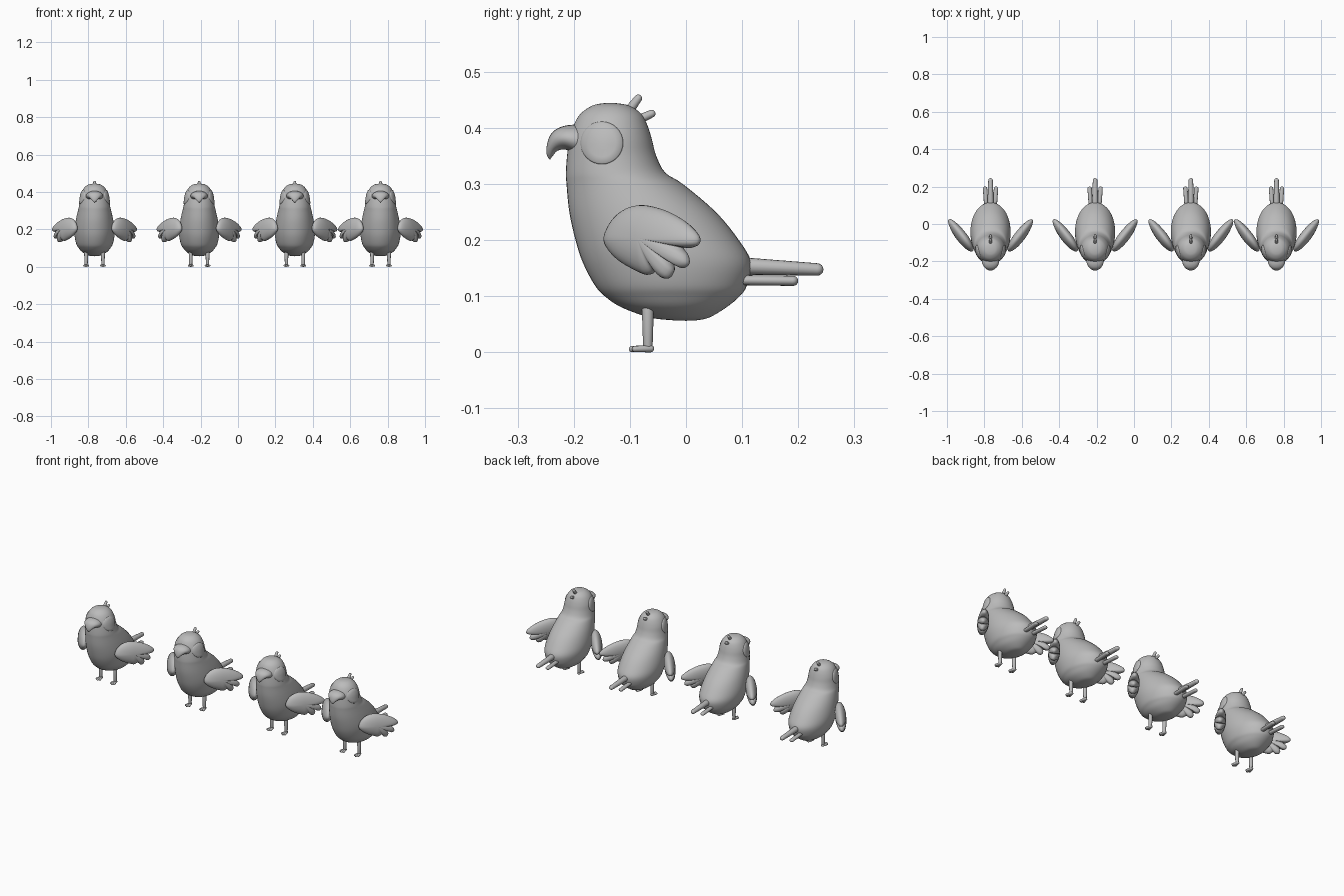
import bpy, bmesh, math
from mathutils import Vector

if "Cube" in bpy.data.objects:
    bpy.data.objects.remove(bpy.data.objects["Cube"])

BIRD_X = (-0.767, -0.208, 0.304, 0.762)
grey = bpy.data.materials.new("plain grey")
grey.diffuse_color = (0.5, 0.5, 0.5, 1)
grey.use_nodes = True
grey.node_tree.nodes["Principled BSDF"].inputs["Base Color"].default_value = grey.diffuse_color
parts = []


def spline(pts, n, closed=False):
    """Catmull-Rom resampling of tuples."""
    pts = [Vector(p) for p in pts]
    m, out = len(pts), []
    for i in range(m if closed else m - 1):
        ids = [i - 1, i, i + 1, i + 2]
        a, b, c, d = [pts[k % m] if closed else pts[min(max(k, 0), m - 1)] for k in ids]
        for j in range(n):
            t = j / n
            out.append(0.5 * (2 * b + (c - a) * t + (2 * a - 5 * b + 4 * c - d) * t * t
                              + (3 * b - a - 3 * c + d) * t ** 3))
    return out if closed else out + [pts[-1]]


def loft(name, rings, start=None, end=None):
    """Skin closed rings of points, with optional pole points at the ends."""
    bm = bmesh.new()
    vs = [[bm.verts.new(p) for p in r] for r in rings]
    n = len(vs[0])
    for a, b in zip(vs, vs[1:]):
        for i in range(n):
            bm.faces.new((a[i], a[(i + 1) % n], b[(i + 1) % n], b[i]))
    for ring, pole in ((vs[0], start), (vs[-1], end)):
        if pole is None:
            continue
        p = bm.verts.new(pole)
        for i in range(n):
            bm.faces.new((ring[i], ring[(i + 1) % n], p))
    bmesh.ops.recalc_face_normals(bm, faces=bm.faces)
    me = bpy.data.meshes.new(name)
    bm.to_mesh(me)
    bm.free()
    me.materials.append(grey)
    me.shade_smooth()
    parts.append((name, me))


def rod(name, a, b, ra, rb, flat=1.0):
    """Round-ended tapered rod from a to b; flat widens it sideways in x."""
    a, b = Vector(a), Vector(b)
    d = (b - a).normalized()
    side = Vector((1, 0, 0)) - d * d.x
    side.normalize()
    up = d.cross(side)
    L = (b - a).length
    stations = [(ra * (1 - math.cos(k * math.pi / 8)), ra * math.sin(k * math.pi / 8)) for k in (1, 2, 3, 4)]
    stations += [(L - rb * (1 - math.cos(k * math.pi / 8)), rb * math.sin(k * math.pi / 8)) for k in (4, 3, 2, 1)]
    rings = [[a + d * s + (side * math.cos(t) * flat + up * math.sin(t)) * r
              for t in [i * math.tau / 16 for i in range(16)]] for s, r in stations]
    loft(name, rings, a, b)


# Body and head: stacked ellipses (z, front y, back y, half width)
sections = [(0.057, -0.025, 0.02, 0.015), (0.062, -0.065, 0.042, 0.038), (0.08, -0.115, 0.072, 0.068),
            (0.10, -0.145, 0.096, 0.085), (0.12, -0.163, 0.109, 0.097), (0.16, -0.184, 0.116, 0.106),
            (0.20, -0.197, 0.094, 0.107), (0.25, -0.208, 0.053, 0.1), (0.30, -0.213, -0.006, 0.089),
            (0.32, -0.214, -0.037, 0.084), (0.35, -0.212, -0.053, 0.079), (0.38, -0.208, -0.061, 0.075),
            (0.405, -0.2, -0.069, 0.066), (0.425, -0.188, -0.08, 0.053), (0.439, -0.168, -0.1, 0.034),
            (0.4435, -0.15, -0.12, 0.015)]
stack = spline(sections, 4)
rings = []
for z, f, b, w in stack:
    rings.append([(w * math.cos(t), (f + b) / 2 + (b - f) / 2 * math.sin(t), z)
                  for t in [i * math.tau / 48 for i in range(48)]])
loft("body", rings, (0, 0, 0.056), (0, -0.135, 0.4445))


def body_x(y, z):
    """Half width of the body at a given y and z."""
    for p, q in zip(stack, stack[1:]):
        if p[0] <= z <= q[0]:
            _, f, b, w = p.lerp(q, (z - p[0]) / (q[0] - p[0]))
            return w * math.sqrt(max(0, 1 - ((y - (f + b) / 2) / ((b - f) / 2)) ** 2))
    return 0


# Beak: hooked loft (y, z, half width, half height, tilt)
beak = spline([(-0.185, 0.376, 0.046, 0.03, 0.1), (-0.208, 0.379, 0.045, 0.026, 0.35),
               (-0.226, 0.376, 0.036, 0.020, 0.7), (-0.238, 0.364, 0.022, 0.011, 1.15),
               (-0.2425, 0.352, 0.011, 0.006, 1.4), (-0.243, 0.345, 0.004, 0.002, 1.5)], 4)
loft("beak", [[(w * math.cos(t), y - h * math.sin(t) * math.sin(a), z + h * math.sin(t) * math.cos(a))
               for t in [i * math.tau / 24 for i in range(24)]] for y, z, w, h, a in beak],
     None, (0, -0.2425, 0.343))

# Wing outline (y, z), a pillow with finger feathers at its trailing edge
outline = [(-0.145, 0.205), (-0.13, 0.236), (-0.105, 0.256), (-0.075, 0.262), (-0.035, 0.252), (0.0, 0.232),
           (0.022, 0.209), (0.022, 0.193), (0.006, 0.186), (-0.006, 0.186), (0.003, 0.172), (0.004, 0.157),
           (-0.008, 0.15), (-0.024, 0.160), (-0.023, 0.145), (-0.031, 0.132), (-0.043, 0.133),
           (-0.053, 0.145), (-0.064, 0.139), (-0.078, 0.14), (-0.115, 0.16), (-0.138, 0.183)]
edge = spline(outline, 4, True)
C = Vector((-0.07, 0.2))


def wing_point(p, s, off, side):
    y, z = C + (p - C) * s
    n = Vector((1, -0.75, 0.15)).normalized()
    q = Vector((0.1 + 0.75 * (y + 0.14) - 0.15 * (z - 0.2), y, z)) + n * off
    return (side * q.x, q.y, q.z)


for side, label in ((-1, "right"), (1, "left")):
    angles = [math.radians(a) for a in range(-80, 81, 10)]
    T = 0.029
    loft(label + "_wing", [[wing_point(p, math.cos(a), T * math.sin(a), side) for p in edge] for a in angles],
         wing_point(C, 0, -T, side), wing_point(C, 0, T, side))

    # Eye disc following the head surface
    def eye_ring(r, lift):
        pts = []
        for i in range(32):
            y = -0.15 + r * math.cos(i * math.tau / 32)
            z = 0.373 + r * math.sin(i * math.tau / 32)
            pts.append((side * (body_x(y, z) + lift), y, z))
        return pts
    loft(label + "_eye", [eye_ring(0.038, -0.004), eye_ring(0.038, 0.001), eye_ring(0.036, 0.003),
                          eye_ring(0.025, 0.003), eye_ring(0.012, 0.003)],
         None, (side * (body_x(-0.15, 0.373) + 0.003), -0.15, 0.373))

    # Leg, three toes and side tail feather
    x = side * 0.045
    rod(label + "_leg", (x, -0.068, 0.002), (x, -0.068, 0.1), 0.0085, 0.011)
    for k, toe in ((-1, "inner"), (0, "middle"), (1, "outer")):
        rod(f"{label}_{toe}_toe", (x, -0.057, 0.0065), (x + k * 0.011, -0.102 + abs(k) * 0.006, 0.0055),
            0.0065, 0.0055, 1.1)
    rod(label + "_tail_feather", (side * 0.02, 0.06, 0.129), (side * 0.03, 0.2, 0.127), 0.009, 0.009, 1.3)

# Central tail feather and crest tufts
rod("middle_tail_feather", (0, 0.07, 0.155), (0, 0.245, 0.147), 0.016, 0.011, 1.1)
rod("front_crest", (0, -0.108, 0.422), (0, -0.081, 0.458), 0.009, 0.007)
rod("rear_crest", (0, -0.09, 0.412), (0, -0.055, 0.428), 0.008, 0.007)

# Four birds in a row sharing the same parts
for i, bx in enumerate(BIRD_X):
    for name, me in parts:
        ob = bpy.data.objects.new(f"{name}_{i + 1}", me)
        ob.location.x = bx
        bpy.context.collection.objects.link(ob)
